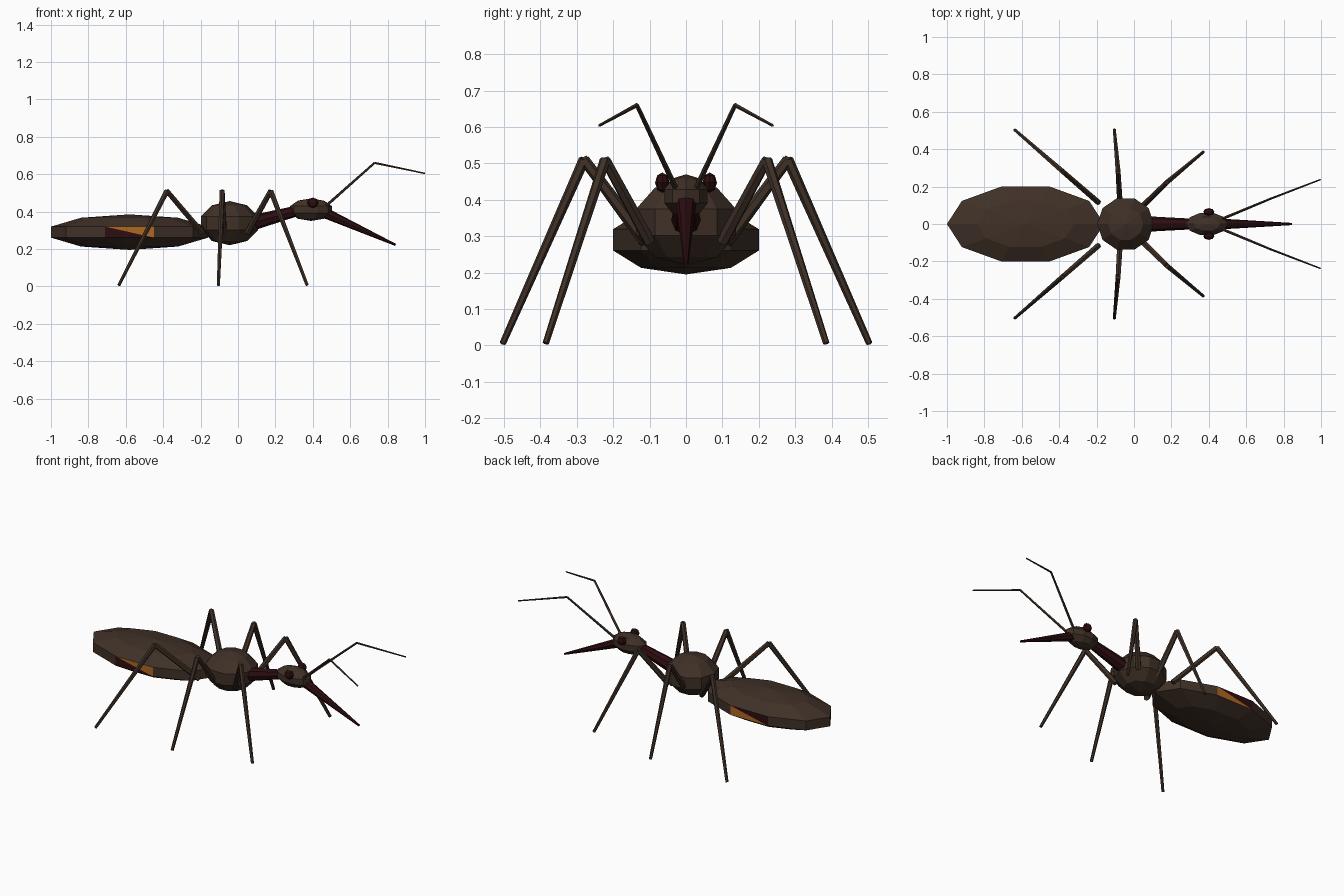
import bpy, bmesh, math
from mathutils import Vector

if "Cube" in bpy.data.objects:
    bpy.data.objects.remove(bpy.data.objects["Cube"])


def material(name, rgb):
    m = bpy.data.materials.new(name)
    m.diffuse_color = (*rgb, 1)
    m.use_nodes = True
    m.node_tree.nodes["Principled BSDF"].inputs["Base Color"].default_value = m.diffuse_color
    return m


BROWN = material("dark brown", (0.050, 0.030, 0.020))
MAROON = material("dark maroon", (0.026, 0.004, 0.005))
ORANGE = material("orange", (0.42, 0.135, 0.016))


def finish(name, bm, mats):
    bmesh.ops.recalc_face_normals(bm, faces=bm.faces)
    me = bpy.data.meshes.new(name)
    bm.to_mesh(me)
    bm.free()
    for m in mats:
        me.materials.append(m)
    ob = bpy.data.objects.new(name, me)
    bpy.context.collection.objects.link(ob)
    return ob


def ball(name, centre, radii, mats, sides=10, bands=5, paint=None):
    """Faceted ellipsoid with a corner on the x axis and an upright middle band."""
    bm = bmesh.new()
    c, r = Vector(centre), radii

    def point(lat, lon):
        return bm.verts.new(c + Vector((r[0] * math.cos(lat) * math.cos(lon),
                                        r[1] * math.cos(lat) * math.sin(lon),
                                        r[2] * math.sin(lat))))
    rings = [[point(-math.pi / 2 + math.pi * j / bands, 2 * math.pi * i / sides)
              for i in range(sides)] for j in range(1, bands)]
    low, high = point(-math.pi / 2, 0), point(math.pi / 2, 0)
    for i in range(sides):
        k = (i + 1) % sides
        bm.faces.new((low, rings[0][k], rings[0][i]))
        bm.faces.new((high, rings[-1][i], rings[-1][k]))
        for a, b in zip(rings, rings[1:]):
            bm.faces.new((a[i], a[k], b[k], b[i]))
    if paint:
        paint(bm)
    return finish(name, bm, mats)


def rod(name, points, radii, mat, sides=6):
    """Tapered straight segments through the points."""
    bm = bmesh.new()
    pts = [Vector(p) for p in points]
    for a, b, r1, r2 in zip(pts, pts[1:], radii, radii[1:]):
        d = b - a
        made = bmesh.ops.create_cone(bm, cap_ends=True, segments=sides,
                                     radius1=r1, radius2=r2, depth=d.length)
        rot = d.to_track_quat('Z', 'Y')
        for v in made["verts"]:
            v.co = rot @ v.co + (a + b) / 2
    return finish(name, bm, [mat])


# Side patches: split the middle panel on each flank into orange and maroon halves
def paint_flanks(bm):
    bm.normal_update()
    panels = [f for f in bm.faces if len(f.verts) == 4
              and abs(f.normal.y) > 0.99]
    for f in panels:
        s = 1 if f.calc_center_median().y > 0 else -1
        v = sorted(f.verts, key=lambda p: (p.co.z, p.co.x))
        # the split runs top-left to bottom-right seen from outside
        ends = (v[3], v[0]) if s > 0 else (v[2], v[1])
        bmesh.utils.face_split(f, *ends)
    for f in bm.faces:
        m = f.calc_center_median()
        if len(f.verts) == 3 and abs(f.normal.y) > 0.99 or \
                abs(m.y) > 0.19 and len(f.verts) == 3:
            f.material_index = 2 if m.x > -0.58 else 1


# Body
ball("abdomen", (-0.58, 0, 0.29), (0.442, 0.221, 0.095),
     [BROWN, MAROON, ORANGE], paint=paint_flanks)
ball("thorax", (-0.045, 0, 0.338), (0.16, 0.152, 0.118), [BROWN])
ball("head", (0.39, 0, 0.41), (0.118, 0.066, 0.06), [BROWN])
rod("neck", [(0.04, 0, 0.33), (0.32, 0, 0.405)], [0.043, 0.028], MAROON, 8)
rod("beak", [(0.46, 0, 0.395), (0.842, 0, 0.222)], [0.029, 0.006], MAROON, 8)

# Foot, knee and hip of each leg on the far side
LEGS = {
    "front_leg": [(0.05, 0.10, 0.285), (0.175, 0.222, 0.51), (0.37, 0.385, 0.006)],
    "middle_leg": [(-0.075, 0.11, 0.285), (-0.085, 0.28, 0.51), (-0.105, 0.503, 0.006)],
    "back_leg": [(-0.19, 0.115, 0.285), (-0.38, 0.28, 0.51), (-0.637, 0.503, 0.006)],
}
for side, s in (("left", 1), ("right", -1)):
    def mirrored(pts):
        return [(x, y * s, z) for x, y, z in pts]
    for name, pts in LEGS.items():
        rod(f"{side}_{name}", mirrored(pts), [0.017, 0.015, 0.009], BROWN)
    rod(f"{side}_antenna",
        mirrored([(0.465, 0.025, 0.425), (0.73, 0.135, 0.66), (0.998, 0.238, 0.604)]),
        [0.008, 0.006, 0.004], BROWN, 5)
    ball(f"{side}_eye", (0.40, 0.065 * s, 0.447), (0.03, 0.02, 0.028),
         [MAROON], sides=8, bands=4)
